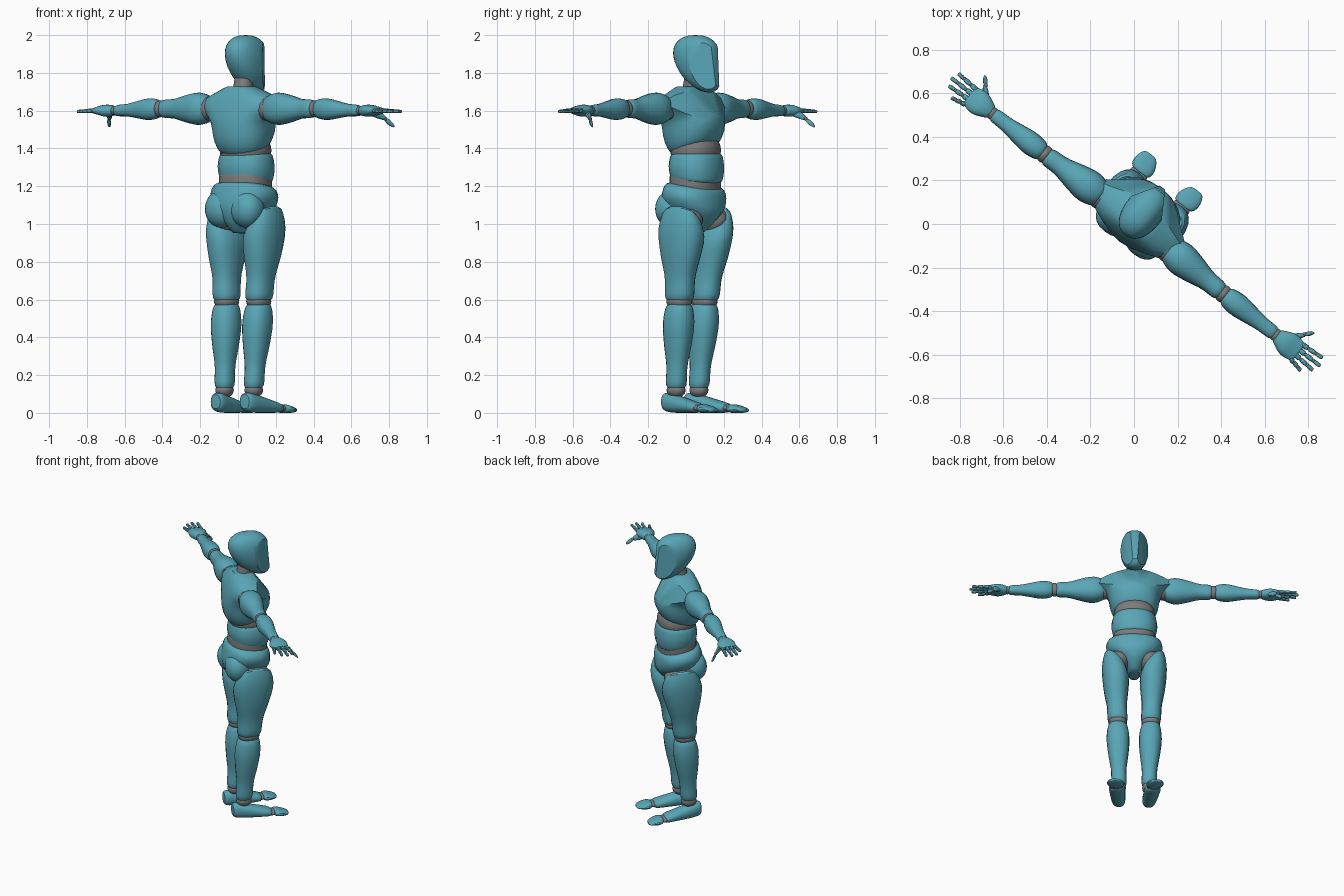
import bpy, bmesh, math
from mathutils import Vector

if "Cube" in bpy.data.objects:
    bpy.data.objects.remove(bpy.data.objects["Cube"], do_unlink=True)

# Figure frame: across (towards its left arm), forward, up; turned on the floor
TURN = math.radians(52)
FORWARD = Vector((math.cos(TURN), math.sin(TURN), 0))
LEFT = Vector((-math.sin(TURN), math.cos(TURN), 0))
ACROSS, AHEAD, UP = Vector((1, 0, 0)), Vector((0, 1, 0)), Vector((0, 0, 1))
SQUARENESS = 2.3


def place(point):
    return LEFT * point.x + FORWARD * point.y + UP * point.z


def material(name, color):
    mat = bpy.data.materials.new(name)
    mat.use_nodes = True
    mat.diffuse_color = color
    mat.node_tree.nodes["Principled BSDF"].inputs["Base Color"].default_value = color
    return mat


TEAL = material("teal_shell", (.1, .38, .47, 1))
GREY = material("grey_joint", (.2, .2, .2, 1))


def spline(values, t):
    """Smooth curve through evenly spaced values."""
    if len(values) == 1:
        return values[0]
    place_on_curve = t * (len(values) - 1)
    index = min(int(place_on_curve), len(values) - 2)
    x = place_on_curve - index
    padded = [values[0], *values, values[-1]]
    before, start, end, after = padded[index:index + 4]
    slope_in, slope_out = (end - before) / 2, (after - start) / 2
    rise = end - start
    return start + x * (slope_in + x * (3 * rise - 2 * slope_in - slope_out
                                        + x * (slope_in + slope_out - 2 * rise)))


def rounded(value):
    """Sine or cosine pushed towards a rounded square."""
    return math.copysign(abs(value) ** (2 / SQUARENESS), value)


def shell(name, start, end, widths, depth=(1, 1), depths=None, lean=(0, 0), slant=(0, 0),
          blunt=8, mat=TEAL, side=1, sides=20, rings=16, cuts=()):
    """Closed shell from start to end; widths and depths are half sizes at even steps.
    depth is a ratio from start to end, lean and slant tip the rings, cuts are flat facets."""
    start, end = Vector(start), Vector(end)
    along = end - start
    if abs(along.z) == max(map(abs, along)):
        axis, wide, deep = UP, ACROSS, AHEAD
    elif abs(along.x) == max(map(abs, along)):
        axis, wide, deep = ACROSS, AHEAD, UP
    else:
        axis, wide, deep = AHEAD, ACROSS, UP

    bm = bmesh.new()
    loops = []
    for ring in range(rings + 1):
        t = (1 - math.cos(math.pi * ring / rings)) / 2
        taper = max(0, 1 - abs(2 * t - 1) ** blunt) ** (1 / blunt)
        width = spline(widths, t)
        thick = spline(depths, t) if depths else width * spline(depth, t)
        loop = []
        for step in range(sides):
            angle = math.tau * step / sides
            a = rounded(math.cos(angle)) * width * taper
            b = rounded(math.sin(angle)) * thick * taper
            tip = a * spline(slant, t) + b * spline(lean, t)
            point = start.lerp(end, t) + wide * a + deep * b + axis * tip
            point.x *= side
            point.z = max(point.z, 0)
            loop.append(bm.verts.new(place(point)))
        loops.append(loop)
    for low, high in zip(loops, loops[1:]):
        for k in range(sides):
            bm.faces.new((low[k - 1], low[k], high[k], high[k - 1]))
    bmesh.ops.remove_doubles(bm, verts=bm.verts, dist=.0001)

    for point, normal in cuts:
        cut = bmesh.ops.bisect_plane(bm, geom=bm.verts[:] + bm.edges[:] + bm.faces[:],
                                     plane_co=place(Vector(point)),
                                     plane_no=place(Vector(normal)), clear_outer=True)
        rim = [item for item in cut["geom_cut"] if isinstance(item, bmesh.types.BMEdge)]
        bmesh.ops.holes_fill(bm, edges=rim, sides=0)

    bmesh.ops.recalc_face_normals(bm, faces=bm.faces)
    mesh = bpy.data.meshes.new(name)
    bm.to_mesh(mesh)
    bm.free()
    for face in mesh.polygons:
        face.use_smooth = True
    mesh.set_sharp_from_angle(angle=math.radians(32))
    mesh.materials.append(mat)
    bpy.context.collection.objects.link(bpy.data.objects.new(name, mesh))


def ball(name, centre, radii, mat=GREY, side=1):
    centre, reach = Vector(centre), UP * radii[2]
    shell(name, centre - reach, centre + reach, radii[:1], depths=radii[1:2],
          blunt=2, mat=mat, side=side)


def facets(point, normal):
    """The same flat facet on both sides of the body."""
    return [((s * point[0], *point[1:]), (s * normal[0], *normal[1:])) for s in (1, -1)]


# Head: rounded skull with flat cheek and face planes
shell("head", (0, .1, 1.71), (0, .065, 2), (.08, .09, .09), depth=(1.6, 1.6),
      lean=(-.4, 0), blunt=2.5, sides=28,
      cuts=facets((.06, .14, 1.85), (.8, .5, 0)) + [((0, .2, 1.85), (0, 1, .1))])
shell("neck", (0, .03, 1.66), (0, .06, 1.8), (.06, .05, .05), mat=GREY)

# Torso
shell("chest", (0, .065, 1.39), (0, .03, 1.73), (.14, .16, .18, .25, .1),
      depths=(.12, .15, .15, .12, .08), lean=(.35, 0), sides=24,
      cuts=facets((.1, .17, 1.57), (.4, .8, .4)) + [((0, .165, 1.62), (0, .8, .6))])
ball("upper_belly", (0, .065, 1.39), (.135, .125, .11))
shell("waist_band", (0, .07, 1.22), (0, .07, 1.38), (.14, .15, .14),
      depth=(.9, .9), lean=(-.1, 0))
shell("lower_belly", (0, .06, 1.14), (0, .065, 1.28), (.14, .14), depth=(.9, .9), mat=GREY)
shell("pelvis", (0, .04, .95), (0, .06, 1.21), (.04, .08, .15, .185, .175),
      depths=(.08, .13, .155, .15, .14), lean=(0, -.15))

FINGER_TIPS = {"index": 1.065, "middle": 1.08, "ring": 1.065, "little": 1.02}

for side, label in ((1, "left_"), (-1, "right_")):
    # Legs
    ball(label + "buttock", (.085, -.03, 1.08), (.09, .08, .1), TEAL, side)
    ball(label + "hip_joint", (.11, .06, 1.02), (.08, .12, .08), side=side)
    shell(label + "thigh", (.13, .075, 1.06), (.108, .04, .59), (.07, .088, .08, .065, .07),
          depth=(1.6, 1.2), slant=(.7, 0, 0), side=side)
    ball(label + "knee_joint", (.108, .04, .59), (.06, .07, .045), side=side)
    shell(label + "shin", (.108, .04, .58), (.098, .01, .13), (.068, .075, .065, .05, .053),
          depth=(1.1, 1.1), side=side)
    ball(label + "ankle_joint", (.098, .01, .12), (.045, .05, .04), side=side)
    shell(label + "foot", (.097, -.07, .06), (.12, .19, .025), (.045, .05, .055),
          depth=(1.2, .5), blunt=6, side=side)
    ball(label + "toe_joint", (.124, .19, .025), (.045, .03, .02), side=side)
    shell(label + "toes", (.125, .2, .025), (.135, .3, .013), (.055, .055, .04),
          depth=(.45, .3), blunt=4, side=side)

    # Arms
    ball(label + "shoulder_joint", (.2, .01, 1.61), (.06, .065, .065), side=side)
    shell(label + "upper_arm", (.19, .01, 1.61), (.51, 0, 1.61),
          (.065, .078, .065, .047, .047), depth=(1.1, 1.1), side=side)
    ball(label + "elbow_joint", (.52, 0, 1.61), (.03, .042, .045), side=side)
    shell(label + "forearm", (.53, 0, 1.61), (.82, 0, 1.6),
          (.048, .054, .045, .035, .035), depth=(1.1, .9), side=side)
    ball(label + "wrist_joint", (.826, 0, 1.6), (.025, .03, .025), side=side)

    # Hands: fanned fingers of three segments, and a thumb
    shell(label + "palm", (.83, 0, 1.6), (.96, 0, 1.6), (.035, .058, .052),
          depth=(.75, .3), side=side)
    for row, (finger, reach) in enumerate(FINGER_TIPS.items()):
        root = Vector((.945, .04 - .028 * row, 1.6))
        tip = Vector((reach, .048 - .036 * row, 1.595))
        for joint in range(3):
            near, far = root.lerp(tip, joint / 3), root.lerp(tip, (joint + .9) / 3)
            tag = f"{label}{finger}_finger_{joint + 1}"
            shell(tag, near, far, (.0125 - .0015 * joint,), blunt=4, side=side,
                  sides=10, rings=8)
            shell(tag + "_knuckle", near - ACROSS * .01, near + ACROSS * .01, (.009,),
                  blunt=2, mat=GREY, side=side, sides=10, rings=8)
    shell(label + "thumb_base", (.885, .025, 1.595), (.925, .08, 1.56), (.025, .02, .014),
          blunt=4, side=side, sides=12, rings=10)
    ball(label + "thumb_joint", (.927, .08, 1.557), (.01, .01, .01), side=side)
    shell(label + "thumb_tip", (.93, .08, 1.553), (.955, .117, 1.517), (.012, .013, .009),
          blunt=4, side=side, sides=12, rings=10)
